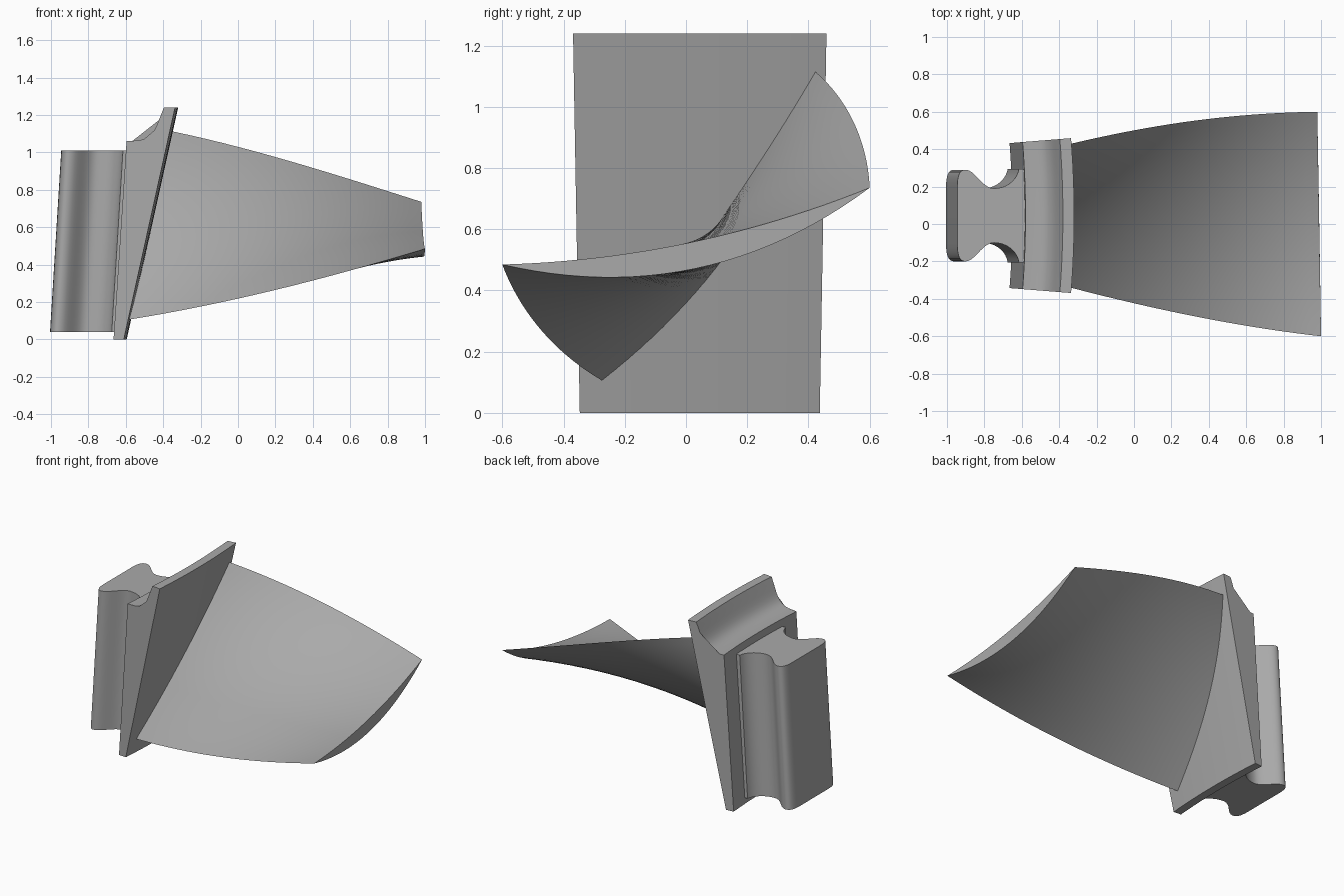
import bpy, bmesh
from math import sin, cos, radians, pi
from mathutils import Vector
from mathutils.geometry import interpolate_bezier

cube = bpy.data.objects.get("Cube")
if cube:
    bpy.data.objects.remove(cube, do_unlink=True)

metal = bpy.data.materials.new("grey metal")
metal.use_nodes = True
metal.diffuse_color = (0.4, 0.4, 0.4, 1)
metal.node_tree.nodes["Principled BSDF"].inputs["Base Color"].default_value = (0.4, 0.4, 0.4, 1)


def loft(name, rings, angle=30):
    """Skin closed rings of points, cap both ends and smooth the soft edges."""
    bm = bmesh.new()
    rows = [[bm.verts.new(p) for p in ring] for ring in rings]
    for a, b in zip(rows, rows[1:]):
        for i in range(len(a)):
            j = (i + 1) % len(a)
            bm.faces.new((a[i], a[j], b[j], b[i]))
    for cap in (rows[0], rows[-1]):
        bmesh.ops.triangulate(bm, faces=[bm.faces.new(cap)])
    bmesh.ops.recalc_face_normals(bm, faces=bm.faces)
    mesh = bpy.data.meshes.new(name)
    bm.to_mesh(mesh)
    bm.free()
    mesh.materials.append(metal)
    obj = bpy.data.objects.new(name, mesh)
    bpy.context.collection.objects.link(obj)
    bpy.ops.object.select_all(action="DESELECT")
    obj.select_set(True)
    bpy.context.view_layer.objects.active = obj
    bpy.ops.object.shade_smooth_by_angle(angle=radians(angle))
    return obj


def bezier(*points, steps=10):
    return [Vector(p) for p in interpolate_bezier(*[Vector(p).to_3d() for p in points], steps)]


MID_Y = 0.045

# Platform: slanted profile swept a few degrees around the distant rotor axis
AXIS_X = -5.5
fillet = bezier((-0.55, 1.06), (-0.43, 1.065), (-0.43, 1.12), (-0.38, 1.24))
profile = [(-0.65, 0), (-0.595, 0), (-0.32, 1.24)]
profile += [(p.x, p.y) for p in reversed(fillet)] + [(-0.58, 1.06)]
rings = []
for i in range(13):
    a = 0.08 * (i / 6 - 1)
    rings.append([(AXIS_X + (x - AXIS_X) * cos(a), MID_Y + (x - AXIS_X) * sin(a), z)
                  for x, z in profile])
loft("platform", rings)

# Dovetail root: mirrored waisted outline, leaning with height
half = bezier((-0.945, 0.15), (-0.945, 0.23), (-0.925, 0.245), (-0.90, 0.245))
half += bezier((-0.90, 0.245), (-0.85, 0.245), (-0.81, 0.145), (-0.75, 0.145))[1:]
half += bezier((-0.75, 0.145), (-0.68, 0.145), (-0.625, 0.19), (-0.615, 0.25))[1:]
half.append(Vector((-0.55, 0.25, 0)))
outline = [(p.x, p.y) for p in half] + [(p.x, -p.y) for p in reversed(half)]
loft("dovetail_root", [[(x + lean, MID_Y + y, z) for x, y in outline]
                       for z, lean in ((0.04, -0.06), (1.01, 0))])

# Blade: crescent section with constant chord, twisting from platform to tip
CHORD, SPAN_STEPS, CHORD_STEPS = 0.613, 24, 24


def blade_ring(t):
    a = radians(55.7 + (11.8 - 55.7) * t)
    mid_y = 0.075 * (1 - t)
    upper, lower = 0.02 + 0.035 * t, 0.10 + 0.042 * t
    stations = [2 * i / CHORD_STEPS - 1 for i in range(CHORD_STEPS + 1)]
    path = [(s, upper) for s in stations] + [(s, lower) for s in stations[-2:0:-1]]
    ring = []
    for s, sag in path:
        u, v = CHORD * s, -sag * (1 - s * s)
        y = mid_y + u * cos(a) - v * sin(a)
        z = 0.61 + u * sin(a) + v * cos(a)
        root_x = -0.62 + 0.2218 * z
        tip_x = 0.99 - 0.01 * s
        ring.append((root_x + (tip_x - root_x) * t, y, z))
    return ring


loft("blade", [blade_ring(i / SPAN_STEPS) for i in range(SPAN_STEPS + 1)])
